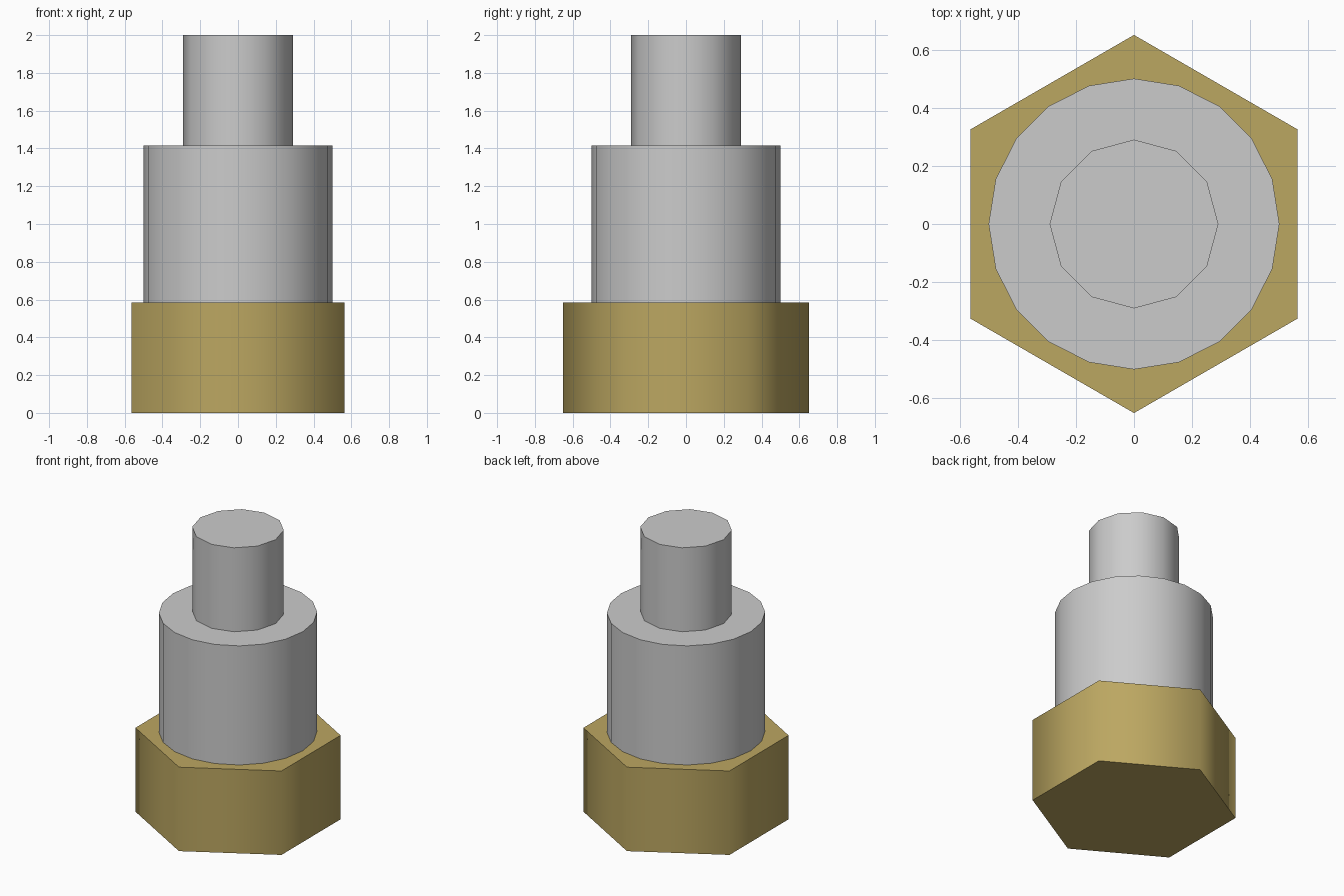
import bpy
from math import radians

if "Cube" in bpy.data.objects:
    bpy.data.objects.remove(bpy.data.objects["Cube"])

brass = bpy.data.materials.new("brass")
brass.diffuse_color = (0.50, 0.385, 0.12, 1)
brass.use_nodes = True
brass.node_tree.nodes["Principled BSDF"].inputs["Base Color"].default_value = brass.diffuse_color


def prism(name, sides, radius, bottom, top, material=None):
    """Upright capped prism with smooth sides and sharp rims."""
    bpy.ops.mesh.primitive_cylinder_add(
        vertices=sides, radius=radius, depth=top - bottom,
        location=(0, 0, (bottom + top) / 2))
    obj = bpy.context.object
    obj.name = name
    bpy.ops.object.shade_smooth_by_angle(angle=radians(70))
    if material:
        obj.data.materials.append(material)
    return obj


# Hexagonal brass base
prism("hex_base", 6, 0.65, 0.0, 0.585, brass)
# Wide grey body
prism("body", 20, 0.50, 0.585, 1.415)
# Narrow grey stem on top
prism("stem", 12, 0.29, 1.415, 2.0)
